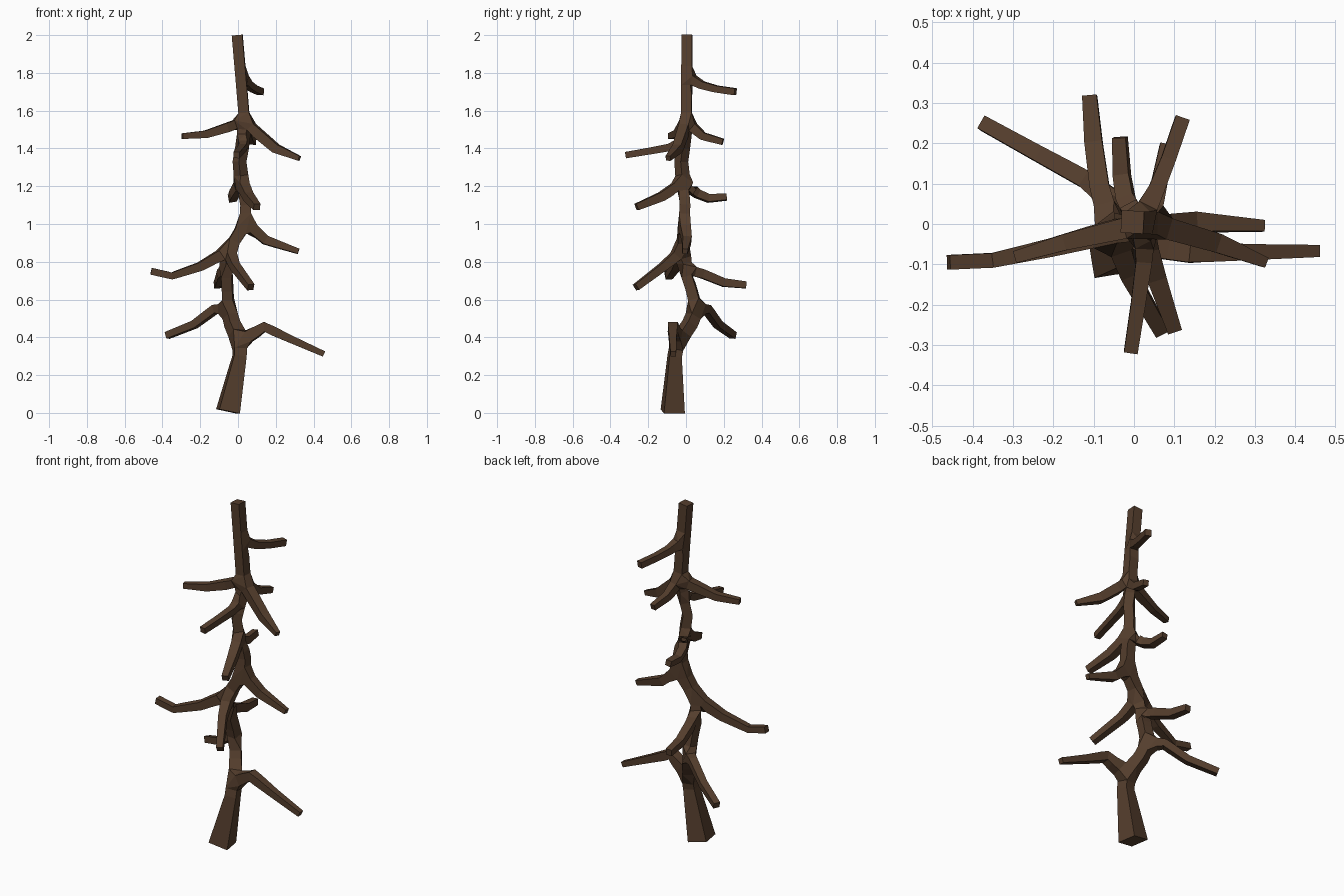
import bpy

# Trunk path: x, y, z, half-width
trunk = [
    (-.053, -.070, .008, .056), (.008, -.060, .30, .033), (.010, -.045, .375, .033),
    (-.030, .020, .47, .032), (-.052, .055, .55, .030), (-.055, .030, .65, .028),
    (-.060, -.005, .76, .028), (-.050, -.018, .86, .030), (.040, -.010, 1.01, .030),
    (.040, -.005, 1.10, .028), (.020, -.015, 1.22, .028), (.008, -.025, 1.33, .026),
    (.028, -.010, 1.44, .026), (.035, .003, 1.54, .028), (.015, .004, 1.78, .028),
    (-.004, .005, 2.0, .028)]

# Branches: trunk node they leave from, then x, y, z, half-width
branches = [
    (2, [(.14, -.070, .455, .026), (.28, -.070, .39, .020), (.455, -.067, .312, .015)]),
    (4, [(-.12, .11, .55, .022), (-.23, .17, .468, .020), (-.375, .25, .41, .018)]),
    (6, [(-.085, .09, .735, .024), (-.10, .20, .69, .022), (-.11, .318, .677, .018)]),
    (7, [(-.20, -.057, .775, .023), (-.35, -.09, .725, .018), (-.46, -.095, .75, .018)]),
    (7, [(-.015, -.12, .775, .022), (.068, -.265, .665, .018)]),
    (8, [(.145, .005, .915, .024), (.32, -.005, .855, .014)]),
    (10, [(.055, -.13, 1.145, .024), (.10, -.262, 1.09, .018)]),
    (10, [(-.02, .06, 1.16, .022), (-.03, .12, 1.135, .020), (-.035, .215, 1.143, .017)]),
    (12, [(.025, -.09, 1.405, .020), (.01, -.20, 1.385, .018), (-.008, -.318, 1.365, .017)]),
    (13, [(-.17, -.045, 1.475, .020), (-.295, -.082, 1.465, .015)]),
    (13, [(.20, -.045, 1.40, .024), (.325, -.095, 1.347, .013)]),
    (13, [(.06, .09, 1.465, .020), (.08, .195, 1.435, .016)]),
    (14, [(.055, .085, 1.735, .020), (.085, .16, 1.715, .018), (.12, .262, 1.70, .018)]),
]

# Join the paths into one edge skeleton
nodes = list(trunk)
edges = [(i, i + 1) for i in range(len(trunk) - 1)]
for start, path in branches:
    prev = start
    for p in path:
        nodes.append(p)
        edges.append((prev, len(nodes) - 1))
        prev = len(nodes) - 1

mesh = bpy.data.meshes.new("bare_tree")
mesh.from_pydata([n[:3] for n in nodes], edges, [])
tree = bpy.data.objects.new("bare_tree", mesh)
bpy.context.collection.objects.link(tree)

# Square-section skin around the skeleton
skin = tree.modifiers.new("skin", 'SKIN')
skin.use_smooth_shade = False
skin.branch_smoothing = 0
for v, n in zip(mesh.skin_vertices[0].data, nodes):
    v.radius = (n[3], n[3])
    v.use_root = False
mesh.skin_vertices[0].data[0].use_root = True

bark = bpy.data.materials.new("bark")
bark.diffuse_color = (.09, .048, .026, 1)
mesh.materials.append(bark)
